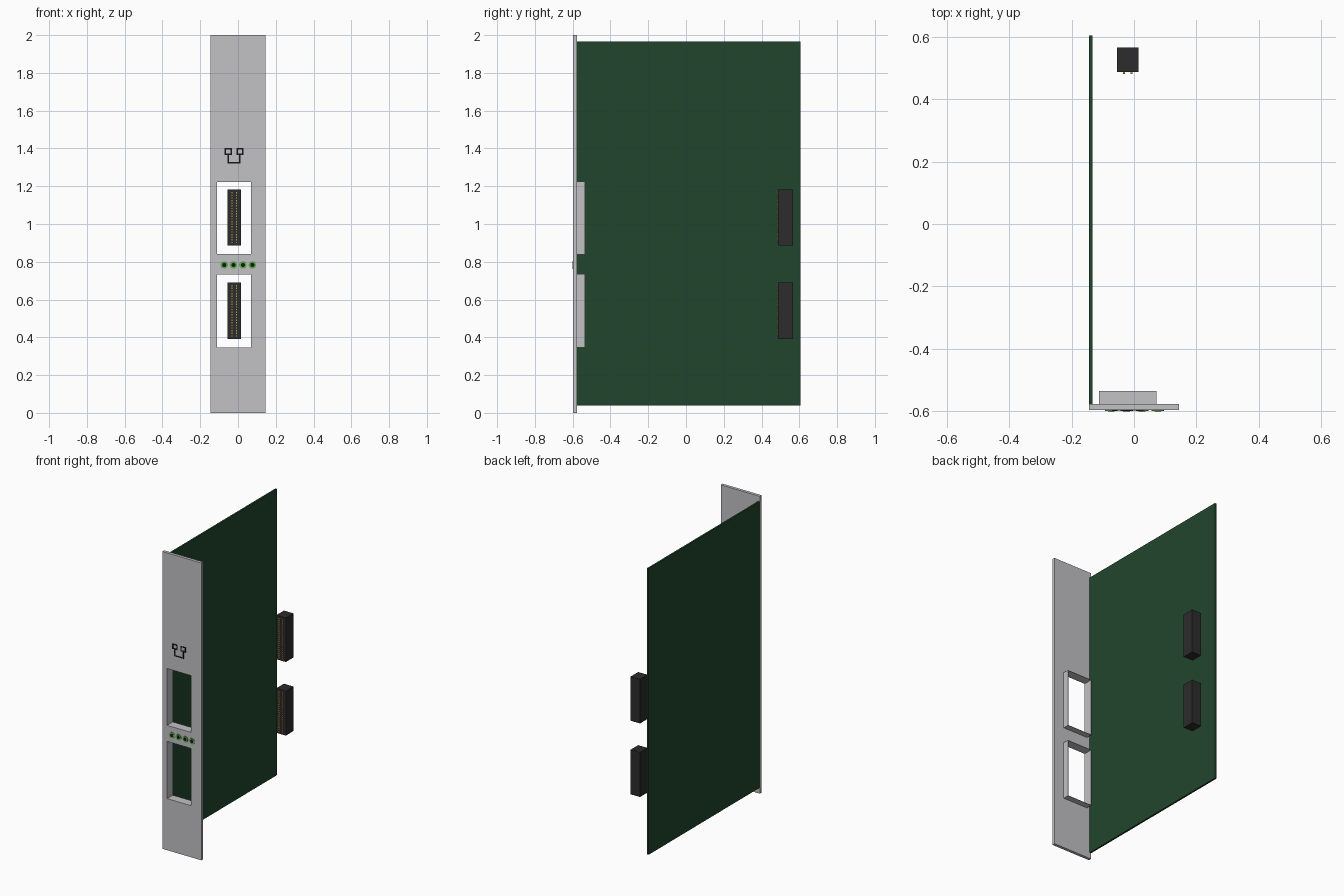
import bpy, bmesh, math
from mathutils import Matrix

cube = bpy.data.objects.get("Cube")
if cube:
    bpy.data.objects.remove(cube, do_unlink=True)


def material(name, rgb, rough=0.6):
    m = bpy.data.materials.new(name)
    m.use_nodes = True
    m.diffuse_color = (*rgb, 1)
    b = m.node_tree.nodes["Principled BSDF"]
    b.inputs["Base Color"].default_value = (*rgb, 1)
    b.inputs["Roughness"].default_value = rough
    return m


ALU = material("aluminium grey", (0.54, 0.54, 0.56))
BOARD = material("board green", (0.015, 0.06, 0.026))
PLASTIC = material("black plastic", (0.025, 0.025, 0.026))
GOLD = material("contact gold", (0.55, 0.36, 0.06))
LED = material("lamp green", (0.12, 0.42, 0.08))
INK = material("printed black", (0.008, 0.008, 0.008))


def finish(name, bm, mat):
    bmesh.ops.recalc_face_normals(bm, faces=bm.faces)
    me = bpy.data.meshes.new(name)
    bm.to_mesh(me)
    bm.free()
    me.materials.append(mat)
    ob = bpy.data.objects.new(name, me)
    bpy.context.collection.objects.link(ob)
    return ob


def add_box(bm, x, y, z):
    """Box given as (min, max) on every axis."""
    spans = (x, y, z)
    centre = [(a + b) / 2 for a, b in spans]
    size = [b - a for a, b in spans]
    bmesh.ops.create_cube(bm, size=1, matrix=Matrix.Translation(centre) @ Matrix.Diagonal((*size, 1)))


def box(name, x, y, z, mat):
    bm = bmesh.new()
    add_box(bm, x, y, z)
    return finish(name, bm, mat)


def holed_plate(name, xs, zs, y, mat):
    """Plate on a cell grid; cells with both indices odd are left open."""
    bm = bmesh.new()
    v = {(i, k): bm.verts.new((a, y[0], b)) for i, a in enumerate(xs) for k, b in enumerate(zs)}
    for i in range(len(xs) - 1):
        for k in range(len(zs) - 1):
            if not (i % 2 and k % 2):
                bm.faces.new([v[i, k], v[i + 1, k], v[i + 1, k + 1], v[i, k + 1]])
    ext = bmesh.ops.extrude_face_region(bm, geom=bm.faces[:], use_keep_orig=True)
    moved = [e for e in ext["geom"] if isinstance(e, bmesh.types.BMVert)]
    bmesh.ops.translate(bm, verts=moved, vec=(0, y[1] - y[0], 0))
    return finish(name, bm, mat)


# Front panel with two openings, each lined by a thin collar behind it
FRONT, BACK = -0.597, -0.577
WIN_X = (-0.11, 0.07)
WINDOWS = {"lower": (0.347, 0.732), "upper": (0.84, 1.222)}
holed_plate("front_panel", (-0.145, *WIN_X, 0.145),
            (0, *WINDOWS["lower"], *WINDOWS["upper"], 2), (FRONT, BACK), ALU)
WALL = 0.002
for side, (lo, hi) in WINDOWS.items():
    holed_plate(side + "_opening_collar",
                (WIN_X[0] - WALL, *WIN_X, WIN_X[1] + WALL),
                (lo - WALL, lo, hi, hi + WALL), (BACK, -0.536), ALU)

# Circuit board
box("circuit_board", (-0.145, -0.133), (BACK, 0.605), (0.04, 1.965), BOARD)

# Connectors with two columns of contacts
ROWS = 20
for side, (lo, hi) in {"lower": (0.39, 0.69), "upper": (0.885, 1.182)}.items():
    box(side + "_connector", (-0.055, 0.015), (0.487, 0.567), (lo, hi), PLASTIC)
    bm = bmesh.new()
    pitch = (hi - lo - 0.02) / ROWS
    for x in (-0.032, -0.008):
        for r in range(ROWS):
            z = lo + 0.01 + (r + 0.5) * pitch
            add_box(bm, (x - 0.003, x + 0.003), (0.482, 0.488), (z - 0.0035, z + 0.0035))
    finish(side + "_contacts", bm, GOLD)

# Status lamps: green ring around a dark centre
for n, x in enumerate((-0.073, -0.024, 0.026, 0.076), 1):
    for part, radius, top, mat in (("ring", 0.02, 0.003, LED), ("centre", 0.011, 0.004, INK)):
        bm = bmesh.new()
        bmesh.ops.create_cone(
            bm, cap_ends=True, segments=24, radius1=radius, radius2=radius, depth=top,
            matrix=Matrix.Translation((x, FRONT - top / 2, 0.783)) @ Matrix.Rotation(math.pi / 2, 4, "X"))
        finish(f"lamp_{part}_{n}", bm, mat)

# Printed port symbol: two square outlines joined by a line
INK_Y = (FRONT - 0.0015, FRONT)
S = 0.008
for side, x0 in (("right", -0.071), ("left", -0.009)):
    x1 = x0 + 0.039
    holed_plate(side + "_symbol_square", (x0, x0 + S, x1 - S, x1),
                (1.366, 1.366 + S, 1.402 - S, 1.402), INK_Y, INK)
bm = bmesh.new()
for x in (-0.0515, 0.0105):
    add_box(bm, (x - S / 2, x + S / 2), INK_Y, (1.328, 1.366))
add_box(bm, (-0.0515 - S / 2, 0.0105 + S / 2), INK_Y, (1.32, 1.328))
finish("symbol_line", bm, INK)
